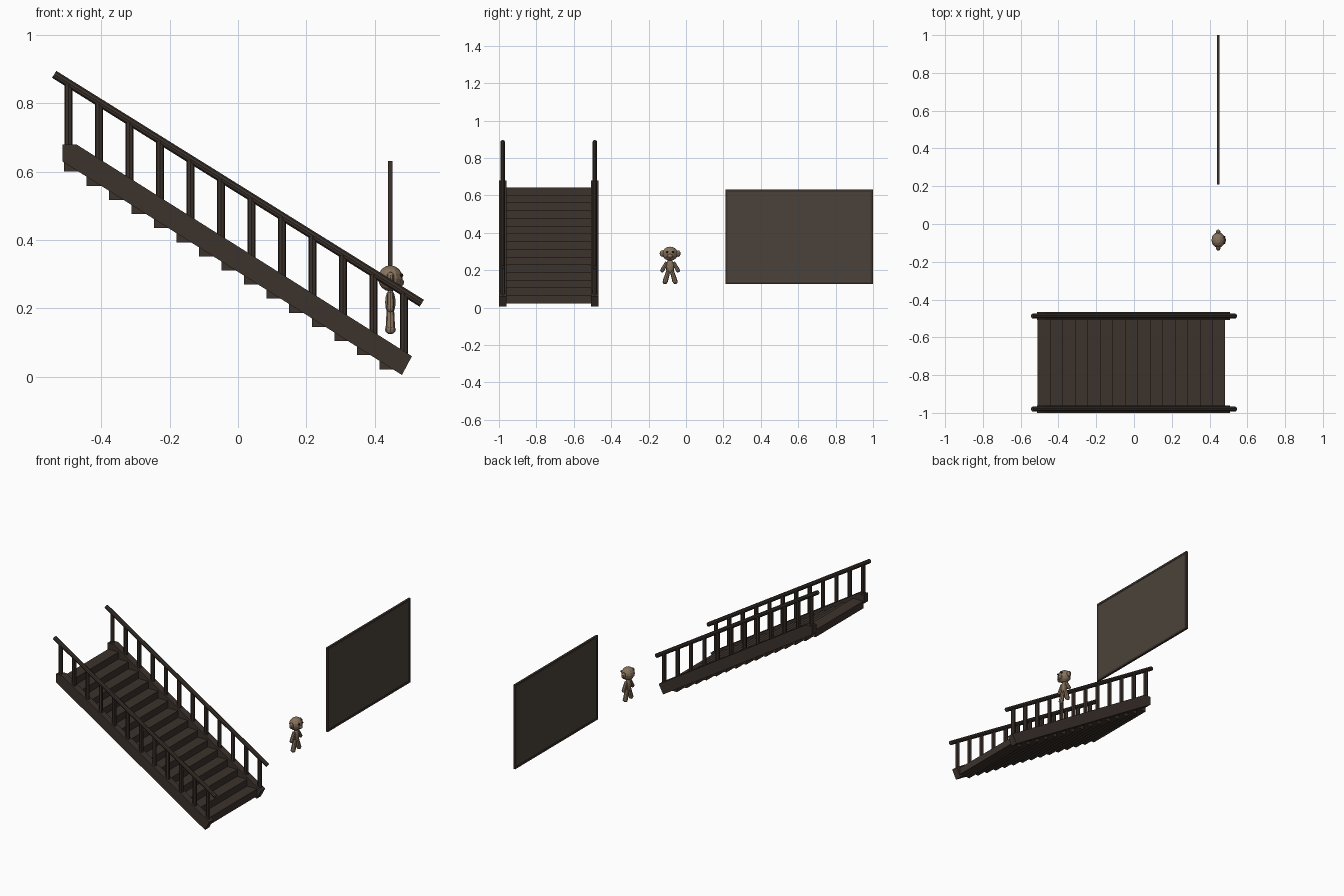
import bpy, bmesh, math
from mathutils import Vector

if "Cube" in bpy.data.objects:
    bpy.data.objects.remove(bpy.data.objects["Cube"])


def material(name, r, g, b):
    m = bpy.data.materials.new(name)
    m.diffuse_color = (r, g, b, 1)
    m.use_nodes = True
    m.node_tree.nodes["Principled BSDF"].inputs["Base Color"].default_value = m.diffuse_color
    return m


DARK = material("dark_wood", 0.045, 0.032, 0.025)
BOARD = material("board_brown", 0.07, 0.055, 0.043)
TAN = material("doll_tan", 0.24, 0.17, 0.11)
BLACK = material("eye_dark", 0.02, 0.015, 0.012)


def finish(name, bm, mat):
    bmesh.ops.recalc_face_normals(bm, faces=bm.faces)
    me = bpy.data.meshes.new(name)
    bm.to_mesh(me)
    bm.free()
    me.materials.append(mat)
    ob = bpy.data.objects.new(name, me)
    bpy.context.collection.objects.link(ob)
    return ob


def box(bm, lo, hi):
    lo, hi = Vector(lo), Vector(hi)
    vs = bmesh.ops.create_cube(bm, size=1)["verts"]
    for v in vs:
        v.co = (lo + hi) / 2 + v.co * (hi - lo)


def extrude_y(bm, profile, y0, y1):
    f = bm.faces.new([bm.verts.new((x, y0, z)) for x, z in profile])
    r = bmesh.ops.extrude_face_region(bm, geom=[f])
    for e in r["geom"]:
        if isinstance(e, bmesh.types.BMVert):
            e.co.y = y1


def rod(bm, a, b, r1, r2=None, sides=8):
    a, b = Vector(a), Vector(b)
    d = b - a
    vs = bmesh.ops.create_cone(bm, cap_ends=True, segments=sides, radius1=r1,
                               radius2=r1 if r2 is None else r2, depth=d.length)["verts"]
    q = Vector((0, 0, 1)).rotation_difference(d)
    for v in vs:
        v.co = q @ v.co + (a + b) / 2


def ball(bm, c, s, u=12, v=8):
    vs = bmesh.ops.create_uvsphere(bm, u_segments=u, v_segments=v, radius=1)["verts"]
    for p in vs:
        p.co = Vector(c) + Vector((p.co.x * s[0], p.co.y * s[1], p.co.z * s[2]))


# steps: fifteen solid blocks
RUN, RISE = 0.066, 0.0413
bm = bmesh.new()
for i in range(15):
    x = -0.51 + RUN * i
    z = 0.60 - RISE * i
    box(bm, (x, -0.962, z), (x + RUN + 0.003, -0.505, z + RISE + 0.002))
finish("steps", bm, DARK)

# sides of the stair: stringer, posts and handrail
stringer = [(-0.514, 0.68), (-0.473, 0.68), (0.509, 0.06), (0.48, 0.005), (-0.514, 0.63)]
for side, y0, y1 in (("near", -1.0, -0.96), ("far", -0.508, -0.467)):
    yc = (y0 + y1) / 2
    bm = bmesh.new()
    extrude_y(bm, stringer, y0, y1)
    finish(side + "_stringer", bm, DARK)

    bm = bmesh.new()
    for i in range(12):
        x = -0.496 + 0.0893 * i
        top = 0.885 - (x + 0.538) * 0.6227
        foot = min(0.67, 0.68 - (x + 0.473) * 0.631 - 0.012)
        rod(bm, (x, yc, foot), (x, yc, top), 0.012)
    finish(side + "_posts", bm, DARK)

    bm = bmesh.new()
    rod(bm, (-0.538, yc, 0.885), (0.538, yc, 0.215), 0.0125, sides=10)
    finish(side + "_handrail", bm, DARK)

# flat board with a thin frame
Y0, Y1, Z0, Z1, T = 0.21, 1.0, 0.125, 0.631, 0.013
bm = bmesh.new()
box(bm, (0.441, Y0 + 0.005, Z0 + 0.005), (0.450, Y1 - 0.005, Z1 - 0.005))
finish("board_panel", bm, BOARD)
bm = bmesh.new()
for z in (Z0, Z1 - T):
    box(bm, (0.439, Y0, z), (0.452, Y1, z + T))
for y in (Y0, Y1 - T):
    box(bm, (0.439, y, Z0 + T), (0.452, y + T, Z1 - T))
finish("board_frame", bm, DARK)

# doll facing +x
DX, DY = 0.446, -0.085
bm = bmesh.new()
ball(bm, (DX, DY, 0.288), (0.036, 0.041, 0.038))
ball(bm, (DX + 0.026, DY, 0.276), (0.015, 0.018, 0.013), 10, 6)
finish("doll_head", bm, TAN)
bm = bmesh.new()
ball(bm, (DX, DY, 0.218), (0.016, 0.023, 0.037), 10, 8)
finish("doll_body", bm, TAN)
for side, s in (("left", 1), ("right", -1)):
    bm = bmesh.new()
    ball(bm, (DX, DY + s * 0.042, 0.289), (0.012, 0.014, 0.018), 10, 6)
    finish(side + "_ear", bm, TAN)
    bm = bmesh.new()
    rod(bm, (DX, DY + s * 0.017, 0.243), (DX, DY + s * 0.041, 0.201), 0.009, 0.011)
    ball(bm, (DX, DY + s * 0.042, 0.199), (0.011, 0.011, 0.011), 8, 6)
    finish(side + "_arm", bm, TAN)
    bm = bmesh.new()
    rod(bm, (DX, DY + s * 0.010, 0.195), (DX, DY + s * 0.026, 0.14), 0.011, 0.014)
    ball(bm, (DX, DY + s * 0.027, 0.138), (0.016, 0.013, 0.013), 8, 6)
    finish(side + "_leg", bm, TAN)
    bm = bmesh.new()
    ball(bm, (DX + 0.032, DY + s * 0.016, 0.297), (0.006, 0.006, 0.006), 8, 6)
    finish(side + "_eye", bm, BLACK)
